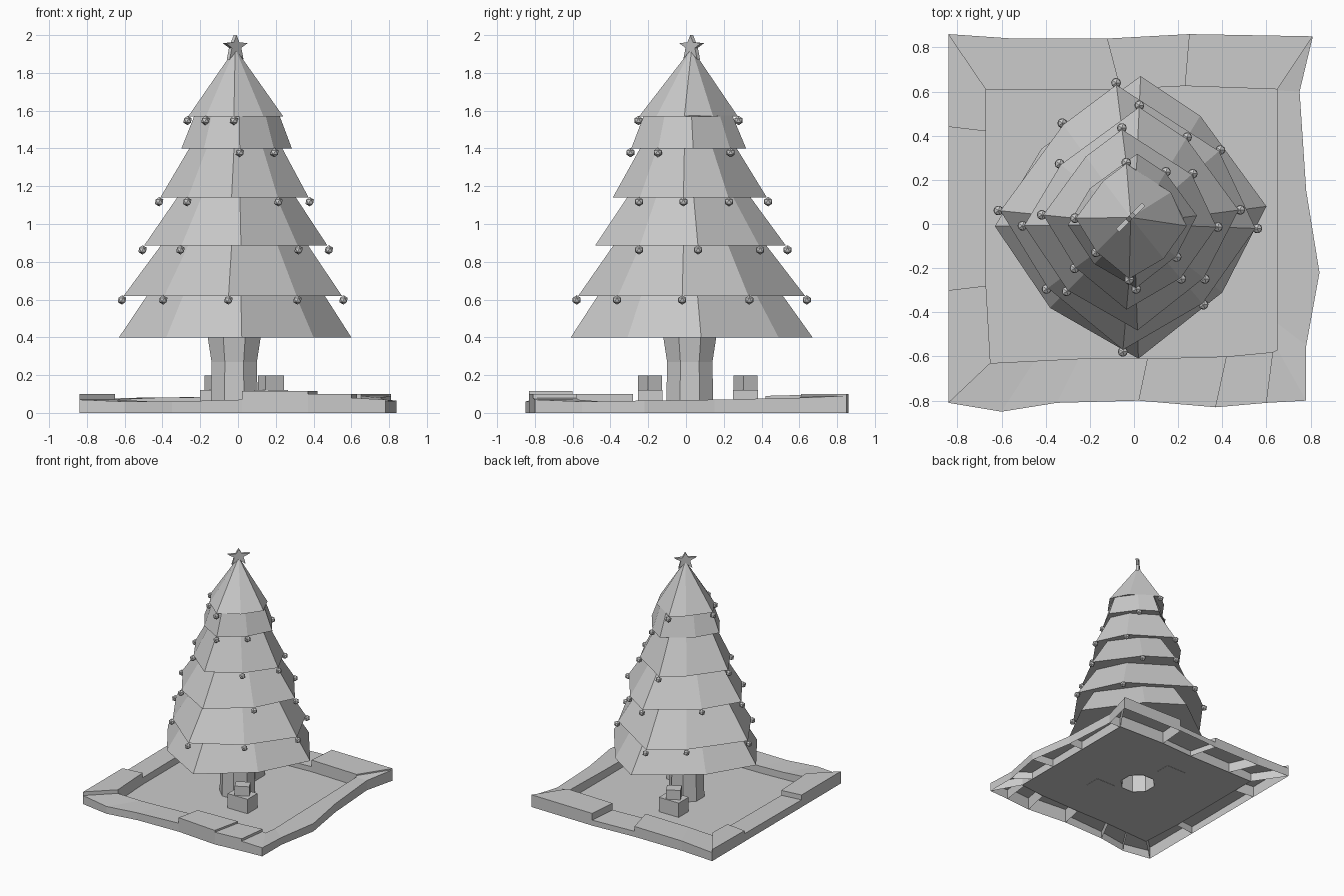
import bpy, bmesh, math
from mathutils import Matrix, Vector

if "Cube" in bpy.data.objects:
    bpy.data.objects.remove(bpy.data.objects["Cube"])


def finish(name, bm, normals=True):
    if normals:
        bmesh.ops.recalc_face_normals(bm, faces=bm.faces[:])
    me = bpy.data.meshes.new(name)
    bm.to_mesh(me)
    bm.free()
    ob = bpy.data.objects.new(name, me)
    bpy.context.collection.objects.link(ob)
    return ob


def bridge(bm, a, b):
    n = len(a)
    for i in range(n):
        bm.faces.new((a[i], a[(i + 1) % n], b[(i + 1) % n], b[i]))


def ring(bm, outline, s, z):
    return [bm.verts.new((x * s, y * s, z)) for x, y in outline]


# Two irregular octagon outlines that alternate up the tree
A = [(-.63, -.01), (-.38, -.38), (.02, -.61), (.40, -.31),
     (.60, .08), (.30, .49), (.03, .67), (-.42, .34)]
B = [(-.605, .06), (-.39, -.29), (-.05, -.57), (.31, -.36),
     (.55, -.02), (.385, .33), (-.08, .63), (-.32, .45)]

# outline, scale, bottom z, top shrink, corners carrying an ornament
TIERS = [(A, 1.0, .40, .76, ()),
         (B, 1.0, .62, .67, range(8)),
         (A, .79, .885, .64, (0, 1, 3, 4, 5, 6, 7)),
         (B, .68, 1.14, .62, (0, 1, 3, 4, 5, 6)),
         (A, .475, 1.40, .77, (2, 3, 5)),
         (B, .435, 1.57, None, (0, 1, 2, 6))]

# Foliage: one stepped shell
bm = bmesh.new()
prev = None
for i, (shape, s, z, shrink, _) in enumerate(TIERS):
    low = ring(bm, shape, s, z)
    if prev:
        bridge(bm, prev, low)
    else:
        bm.faces.new(low)
    if shrink:
        prev = ring(bm, shape, s * shrink, TIERS[i + 1][2] + .005)
        bridge(bm, low, prev)
    else:
        tip = bm.verts.new((-.015, .03, 1.93))
        for k in range(8):
            bm.faces.new((low[k], low[(k + 1) % 8], tip))
finish("foliage", bm)

# Ornaments hanging from the tier corners
bm = bmesh.new()
for shape, s, z, _, corners in TIERS:
    for c in corners:
        p = Vector((shape[c][0] * s * 1.015, shape[c][1] * s * 1.015, z - .022))
        bmesh.ops.create_icosphere(bm, subdivisions=1, radius=.025,
                                   matrix=Matrix.Translation(p))
finish("ornaments", bm)

# Star, turned diagonally
bm = bmesh.new()
pts = []
for i in range(10):
    a = math.pi / 2 + i * math.pi / 5
    r = 1 if i % 2 == 0 else .42
    pts.append((.088 * r * math.cos(a), 1.94 + .06 * r * math.sin(a)))
pts[4] = (pts[4][0], 1.872)
pts[6] = (pts[6][0], 1.872)
sides = []
for t in (-.011, .011):
    sides.append([bm.verts.new((-.015 + (u - t) * .7071, .03 + (u + t) * .7071, z))
                  for u, z in pts])
bridge(bm, *sides)
for s in sides:
    bm.faces.new(s)
finish("star", bm)

# Trunk: open octagonal tube
def octagon(bm, r, z):
    return [bm.verts.new((-.02 + r * math.cos((k + .5) * math.pi / 4),
                          .02 + r * math.sin((k + .5) * math.pi / 4), z))
            for k in range(8)]


bm = bmesh.new()
rings = [octagon(bm, r, z) for r, z in ((.135, 0), (.13, .27), (.155, .42))]
bridge(bm, rings[0], rings[1])
bridge(bm, rings[1], rings[2])
finish("trunk", bm)

# Border stations: outer x, y, inner x, y, start and end height of next stone
BORDER = [(-.84, -.81, -.65, -.63, .07, .06),
          (-.60, -.85, -.45, -.62, .06, .06),
          (-.35, -.81, -.25, -.61, .06, .07),
          (.02, -.80, .06, -.61, .115, .115),
          (.37, -.83, .42, -.60, .10, .10),
          (.60, -.81, .63, -.58, .08, .07),
          (.78, -.80, .65, -.57, .07, .06),
          (.78, -.55, .65, -.45, .06, .065),
          (.84, -.22, .65, -.20, .065, .07),
          (.78, .15, .65, .15, .07, .08),
          (.75, .60, .65, .605, .08, .09),
          (.81, .85, .65, .61, .10, .10),
          (.25, .86, .23, .625, .045, .045),
          (-.12, .84, -.06, .61, .085, .08),
          (-.55, .84, -.45, .61, .08, .07),
          (-.84, .86, -.67, .61, .095, .09),
          (-.84, .44, -.67, .42, .065, .06),
          (-.84, -.30, -.67, -.28, .10, .10)]

# Hollow border stones, open underneath
bm = bmesh.new()
n = len(BORDER)
for i in range(n):
    p, q = BORDER[i], BORDER[(i + 1) % n]
    base = [(p[0], p[1]), (q[0], q[1]), (q[2], q[3]), (p[2], p[3])]
    tops = (p[4], p[5], p[5], p[4])
    lo = [bm.verts.new((x, y, 0)) for x, y in base]
    hi = [bm.verts.new((x, y, h)) for (x, y), h in zip(base, tops)]
    bridge(bm, lo, hi)
    bm.faces.new(hi)
finish("border_stones", bm)

# Floor sheet with a hole under the trunk
bm = bmesh.new()
loops = [[bm.verts.new((p[2], p[3], .004)) for p in BORDER], octagon(bm, .135, .004)]
edges = [bm.edges.new((l[k - 1], l[k])) for l in loops for k in range(len(l))]
bmesh.ops.triangle_fill(bm, edges=edges, use_beauty=True, normal=(0, 0, 1))
finish("floor", bm)


# Presents: a small box on a larger one
def box(name, loc, size, turn):
    bm = bmesh.new()
    bmesh.ops.create_cube(bm, size=1, matrix=Matrix.Translation(loc)
                          @ Matrix.Rotation(math.radians(turn), 4, 'Z')
                          @ Matrix.Diagonal((*size, 1)))
    finish(name, bm)


for name, x, y in (("front", .175, -.19), ("back", -.11, .315)):
    box(name + "_large_present", (x, y, .062), (.18, .13, .12), 0)
    box(name + "_small_present", (x, y, .16), (.11, .085, .078), 28)
